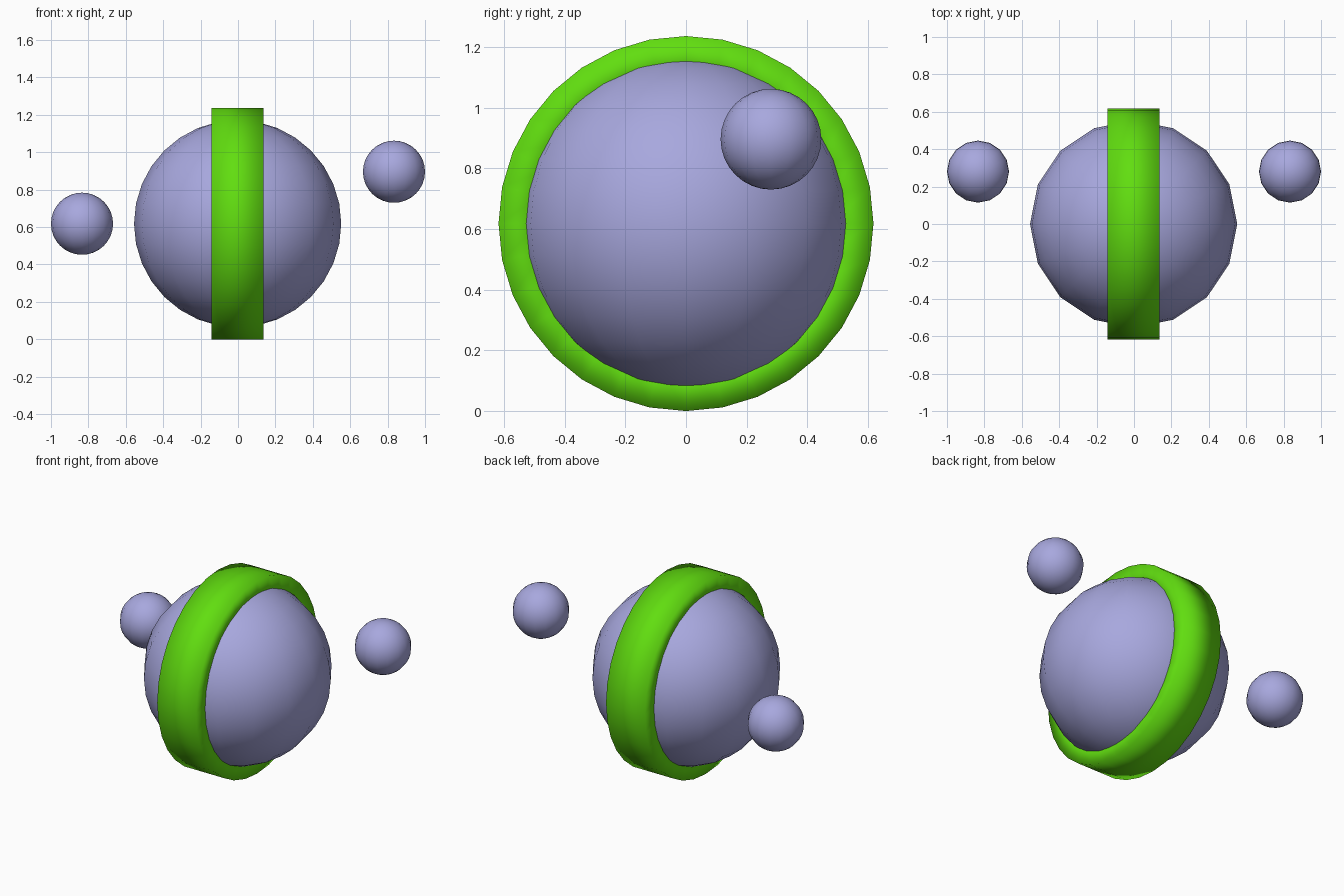
import bpy, bmesh, math
from mathutils import Vector

if "Cube" in bpy.data.objects:
    bpy.data.objects.remove(bpy.data.objects["Cube"])

CENTER_Z = 0.618


def material(name, rgb):
    m = bpy.data.materials.new(name)
    m.diffuse_color = (*rgb, 1)
    m.use_nodes = True
    m.node_tree.nodes["Principled BSDF"].inputs["Base Color"].default_value = m.diffuse_color
    return m


LAVENDER = material("lavender", (0.39, 0.39, 0.73))
GREEN = material("green", (0.12, 0.73, 0.005))


def finish(name, bm, location, mat):
    bmesh.ops.recalc_face_normals(bm, faces=bm.faces[:])
    for f in bm.faces:
        f.smooth = True
    mesh = bpy.data.meshes.new(name)
    bm.to_mesh(mesh)
    bm.free()
    mesh.materials.append(mat)
    ob = bpy.data.objects.new(name, mesh)
    ob.location = location
    bpy.context.collection.objects.link(ob)
    return ob


def ball(name, radius, location):
    bm = bmesh.new()
    bmesh.ops.create_uvsphere(bm, u_segments=16, v_segments=16, radius=radius)
    return finish(name, bm, location, LAVENDER)


def band(name, outer, inner, half_width, location, steps=32):
    # rectangular section spun around the x axis
    bm = bmesh.new()
    section = [(-half_width, inner), (half_width, inner),
               (half_width, outer), (-half_width, outer)]
    verts = [bm.verts.new((x, 0, r)) for x, r in section]
    edges = [bm.edges.new((verts[i], verts[(i + 1) % 4])) for i in range(4)]
    bmesh.ops.spin(bm, geom=verts + edges, cent=Vector(), axis=Vector((1, 0, 0)),
                   angle=math.tau, steps=steps, use_merge=False)
    bmesh.ops.remove_doubles(bm, verts=bm.verts[:], dist=1e-4)
    return finish(name, bm, location, GREEN)


# Main body and the band around it
ball("body", 0.554, (-0.002, 0, CENTER_Z))
band("body_band", 0.618, 0.48, 0.138, (-0.003, 0, CENTER_Z))

# Two floating hands, one raised
ball("left_hand", 0.166, (-0.834, 0.28, CENTER_Z))
ball("right_hand", 0.166, (0.834, 0.28, 0.896))
